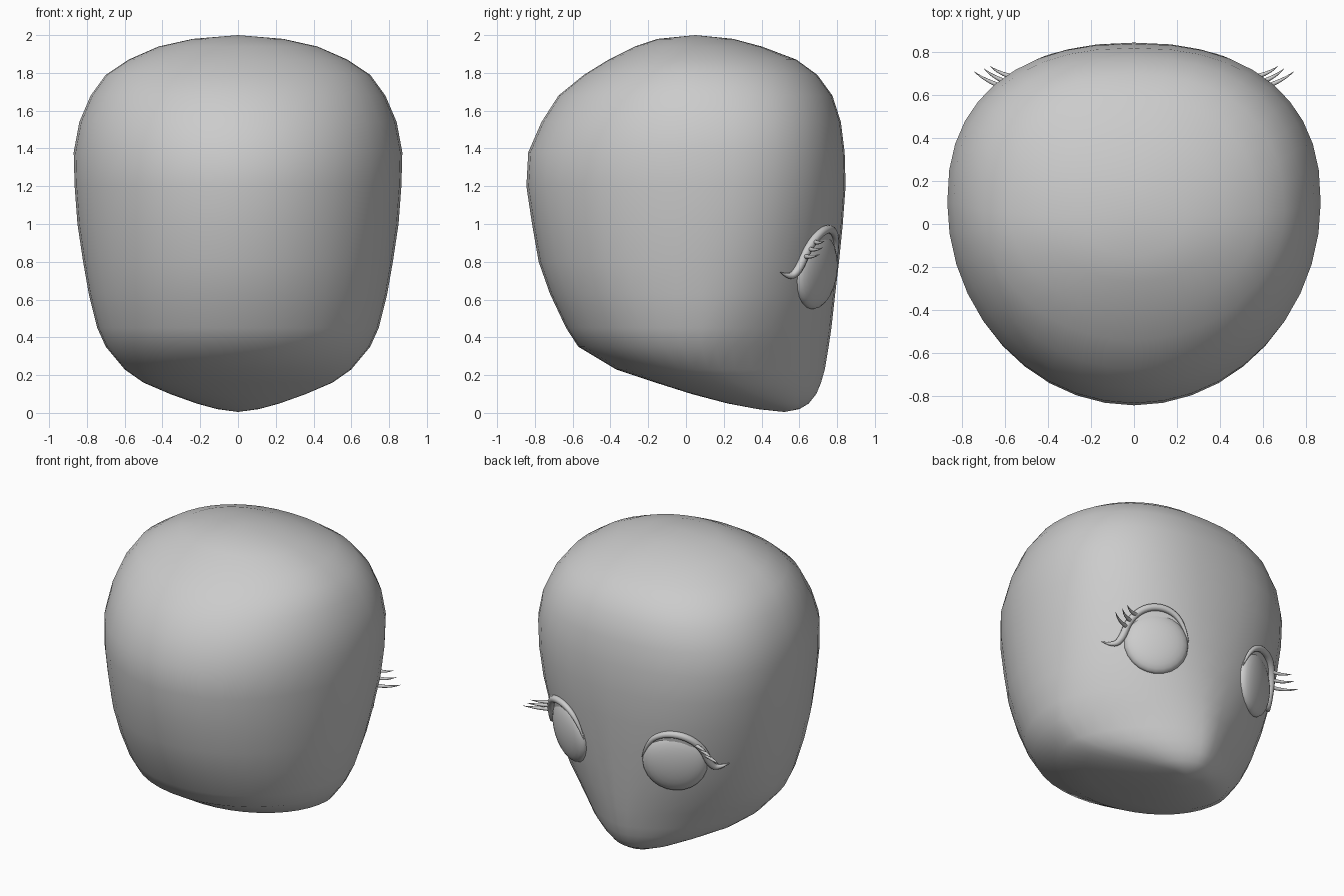
import bpy, bmesh, math
from mathutils import Vector, Matrix
from mathutils.bvhtree import BVHTree

if "Cube" in bpy.data.objects:
    bpy.data.objects.remove(bpy.data.objects["Cube"])

SEG = 40

# Head slices: height, half width, back y, front y, y of widest point, roundness of the face side
SLICES = [
    (.02, .11, .38, .60, .52, 2.0), (.05, .22, .22, .65, .45, 1.75),
    (.10, .36, .03, .69, .33, 1.65), (.16, .50, -.16, .715, .22, 1.6),
    (.23, .60, -.37, .735, .12, 1.6), (.35, .70, -.57, .755, .08, 1.65),
    (.45, .745, -.635, .77, .08, 1.75), (.63, .79, -.72, .79, .08, 1.95),
    (.80, .82, -.78, .81, .08, 2.1), (1.0, .85, -.815, .83, .10, 2.2),
    (1.2, .865, -.845, .845, .10, 2.3), (1.38, .87, -.835, .84, .10, 2.35),
    (1.54, .84, -.765, .82, .10, 2.35), (1.68, .78, -.675, .775, .08, 2.35),
    (1.79, .70, -.54, .695, .06, 2.3), (1.87, .58, -.41, .585, .05, 2.25),
    (1.94, .42, -.27, .40, .04, 2.2), (1.98, .24, -.15, .25, .04, 2.0),
]


def spow(v, e):
    return math.copysign(abs(v) ** e, v)


def finish(bm, name):
    bmesh.ops.recalc_face_normals(bm, faces=bm.faces[:])
    for f in bm.faces:
        f.smooth = True
    me = bpy.data.meshes.new(name)
    bm.to_mesh(me)
    ob = bpy.data.objects.new(name, me)
    bpy.context.collection.objects.link(ob)
    return ob


# Head: stacked superellipse loops, face towards +y
bm = bmesh.new()
loops = []
for z, w, yb, yf, yc, n in SLICES:
    ring = []
    for i in range(SEG):
        a = 2 * math.pi * i / SEG
        c, s = math.cos(a), math.sin(a)
        e = 2 / n if s > 0 else 1
        depth = yf - yc if s > 0 else yc - yb
        ring.append(bm.verts.new((w * spow(c, e), yc + depth * spow(s, e), z)))
    loops.append(ring)
for a, b in zip(loops, loops[1:]):
    for i in range(SEG):
        j = (i + 1) % SEG
        bm.faces.new((a[i], a[j], b[j], b[i]))
for ring, p in ((loops[0], (0, .52, .005)), (loops[-1], (0, .05, 2))):
    tip = bm.verts.new(p)
    for i in range(SEG):
        bm.faces.new((ring[i], ring[(i + 1) % SEG], tip))
tree = BVHTree.FromBMesh(bm)
finish(bm, "head")
bm.free()

# Eye frame: u outward, v up, n out of the face
turn, tilt = math.radians(28), math.radians(6)
U = Vector((math.cos(turn), -math.sin(turn), 0))
N = Vector((math.sin(turn) * math.cos(tilt), math.cos(turn) * math.cos(tilt), -math.sin(tilt)))
V = U.cross(N)
ORIGIN = Vector((.41, .71, .75))


def on_face(u, v, lift=0.0):
    start = ORIGIN + U * u + V * v + N * .5
    return tree.ray_cast(start, -N)[0] + N * lift


def strand(name, pts, radii, side, bevel):
    cu = bpy.data.curves.new(name, 'CURVE')
    cu.dimensions = '3D'
    cu.bevel_depth = bevel
    cu.bevel_resolution = 3
    cu.use_fill_caps = True
    sp = cu.splines.new('NURBS')
    sp.points.add(len(pts) - 1)
    for q, p, r in zip(sp.points, pts, radii):
        q.co = (p.x * side, p.y, p.z, 1)
        q.radius = r
    sp.order_u = 3
    sp.use_endpoint_u = True
    sp.resolution_u = 5
    ob = bpy.data.objects.new(name, cu)
    bpy.context.collection.objects.link(ob)


# Upper lid path with a wing at the outer corner, and the three lashes (root u, v, tip)
LID = [(-.205, .03), (-.17, .15), (-.06, .23), (.08, .22), (.18, .13), (.22, .0), (.27, -.04), (.34, -.01)]
LID_R = [.15, .6, .9, 1, 1, 1, .7, .05]
LASHES = [(.13, .16, (.67, .735, .91)), (.165, .12, (.70, .725, .875)), (.19, .08, (.745, .71, .84))]

for side, tag in ((1, "right"), (-1, "left")):
    # Eye: flattened ball set in the face
    bm = bmesh.new()
    bmesh.ops.create_uvsphere(bm, u_segments=24, v_segments=14, radius=1)
    frame = Matrix((U, V, N)).transposed().to_4x4()
    frame.translation = on_face(0, 0, -.025)
    bm.transform(frame @ Matrix.Diagonal((.205, .205, .07, 1)))
    bm.transform(Matrix.Diagonal((side, 1, 1, 1)))
    finish(bm, "eye_" + tag)
    bm.free()
    strand("upper_lid_" + tag, [on_face(u, v, .012) for u, v in LID], LID_R, side, .024)
    for k, (u, v, tip) in enumerate(LASHES):
        root, end = on_face(u, v, .01), Vector(tip)
        mid = (root + end) / 2 + Vector((.02, -.01, -.015))
        strand(f"lash_{tag}_{k + 1}", [root, mid, end], [1, .8, .05], side, .013)
